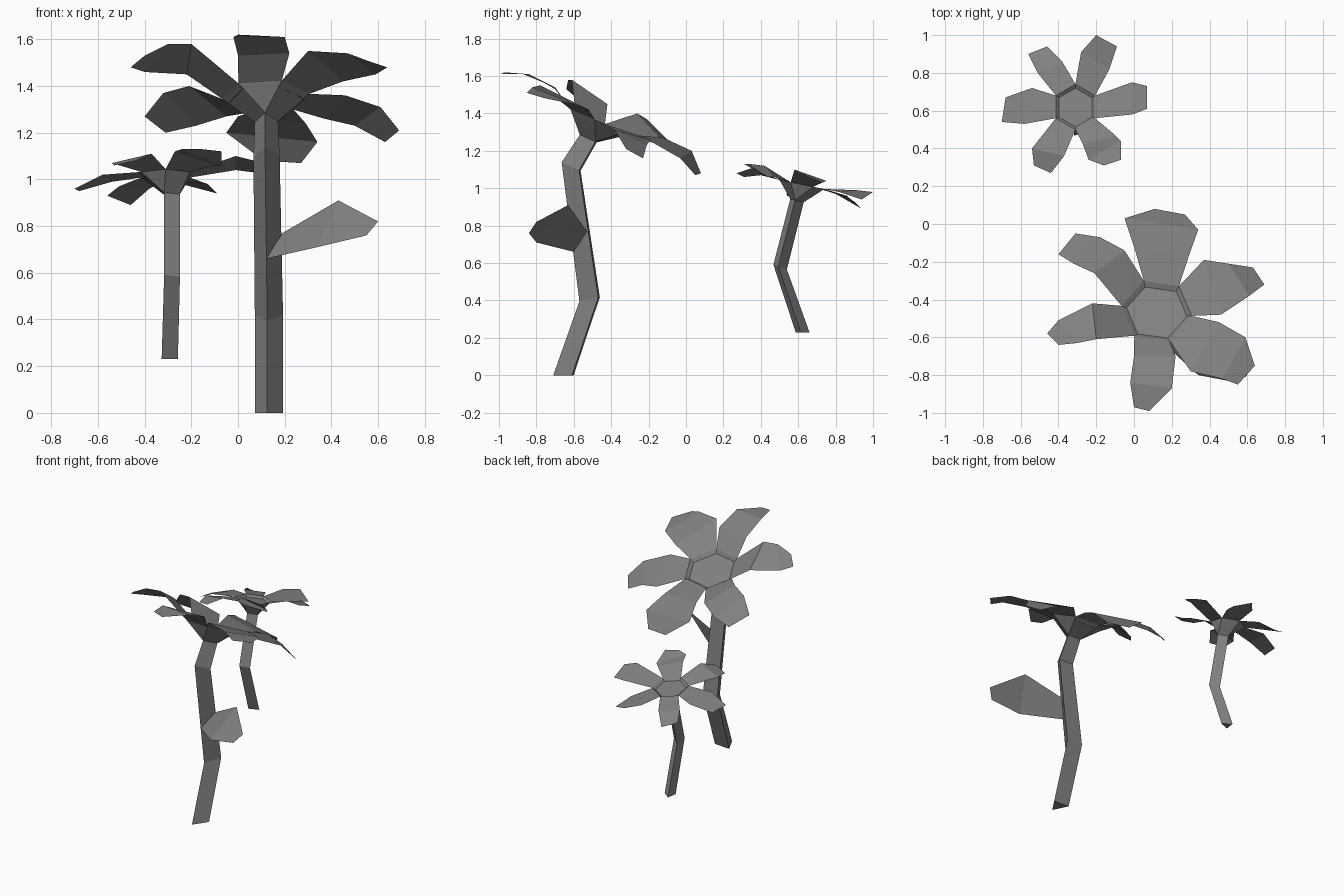
import bpy
import bmesh
from math import cos, sin, radians
from mathutils import Vector

start_cube = bpy.data.objects.get("Cube")
if start_cube:
    bpy.data.objects.remove(start_cube, do_unlink=True)

# One plain grey for the whole plant
grey = bpy.data.materials.new("plant_grey")
grey.use_nodes = True
colour = (0.22, 0.22, 0.22, 1)
grey.diffuse_color = colour
grey.node_tree.nodes["Principled BSDF"].inputs["Base Color"].default_value = colour


def finish(name, bm):
    """Turn a bmesh into a named, flat shaded object."""
    mesh = bpy.data.meshes.new(name)
    bm.to_mesh(mesh)
    bm.free()
    mesh.materials.append(grey)
    part = bpy.data.objects.new(name, mesh)
    bpy.context.collection.objects.link(part)
    return part


def ring(centre, radius, slope, first_angle, sides, squash=1.0):
    """Clockwise polygon whose plane is tipped towards the back by slope."""
    points = []
    for i in range(sides):
        angle = radians(first_angle - i * 360 / sides)
        dx, dy = radius * cos(angle), radius * sin(angle) * squash
        points.append(Vector(centre) + Vector((dx, dy, slope * dy)))
    return points


def stem_part(name, nodes, first_angle):
    """Three-sided bent stem with a closed foot; returns its top ring."""
    bm = bmesh.new()
    rings = [ring(centre, radius, slope, first_angle, 3)
             for centre, radius, slope in nodes]
    rows = [[bm.verts.new(p) for p in r] for r in rings]
    for low, high in zip(rows, rows[1:]):
        for i in range(3):
            j = (i + 1) % 3
            bm.faces.new((low[j], low[i], high[i], high[j]))
    bm.faces.new(rows[0])
    finish(name, bm)
    return rings[-1]


def cup_part(name, stem_top, rim, lip, depth):
    """Cup flaring from the stem to the six-sided rim, with a sunken floor."""
    bm = bmesh.new()
    low = [bm.verts.new(p) for p in stem_top]
    high = [bm.verts.new(p) for p in rim]
    for i in range(3):
        j = (i + 1) % 3
        # Each stem corner meets two neighbouring rim corners
        a, b, c = (3 + 2 * i) % 6, (4 + 2 * i) % 6, (5 + 2 * i) % 6
        bm.faces.new((low[i], high[a], high[b]))
        bm.faces.new((low[j], low[i], high[b], high[c]))
    floor = bm.faces.new(high[::-1])
    bm.normal_update()
    bmesh.ops.inset_individual(bm, faces=[floor], thickness=lip, depth=-depth)
    finish(name, bm)


def petal_part(name, left, right):
    """Folded petal between its left and right edge paths."""
    bm = bmesh.new()
    left = [bm.verts.new(p) for p in left]
    right = [bm.verts.new(p) for p in right]
    for k in range(len(left) - 1):
        bm.faces.new((left[k], right[k], right[k + 1], left[k + 1]))
    finish(name, bm)


def flower(prefix, stem_nodes, stem_angle, rim, petals, lip, depth):
    top = stem_part(prefix + "_stem", stem_nodes, stem_angle)
    cup_part(prefix + "_cup", top, rim, lip, depth)
    for i, (side, (left, right)) in enumerate(petals.items()):
        petal_part(f"{prefix}_{side}_petal",
                   [rim[i]] + left, [rim[(i + 1) % 6]] + right)


# Large flower: petal edges run from the rim outwards, clockwise from the back
large_petals = {
    "back": ([(0, -.12, 1.27), (-.05, .03, 1.20), (.11, .08, 1.08)],
             [(.29, -.17, 1.24), (.34, -.03, 1.16), (.27, .05, 1.07)]),
    "back_left": ([(.37, -.19, 1.26), (.5, -.21, 1.23), (.63, -.23, 1.16)],
                  [(.46, -.48, 1.36), (.61, -.38, 1.31), (.69, -.32, 1.21)]),
    "front_left": ([(.45, -.52, 1.42), (.59, -.6, 1.45), (.64, -.75, 1.48)],
                   [(.3, -.78, 1.55), (.47, -.82, 1.54), (.55, -.85, 1.51)]),
    "front": ([(.22, -.7, 1.54), (.2, -.87, 1.61), (.08, -.99, 1.61)],
              [(0, -.7, 1.53), (-.02, -.84, 1.61), (0, -.97, 1.62)]),
    "front_right": ([(-.2, -.61, 1.58), (-.3, -.63, 1.58), (-.4, -.64, 1.53)],
                    [(-.22, -.42, 1.45), (-.4, -.51, 1.46), (-.46, -.58, 1.48)]),
    "back_right": ([(-.21, -.26, 1.4), (-.32, -.21, 1.37), (-.4, -.16, 1.27)],
                   [(-.05, -.14, 1.27), (-.18, -.07, 1.23), (-.31, -.05, 1.2)]),
}
flower("large",
       [((.13, -.64, 0), .07, 0), ((.13, -.5, .41), .07, .2),
        ((.12, -.6, 1.11), .065, -.45), ((.12, -.51, 1.26), .058, -.45)],
       -94, ring((.12, -.46, 1.355), .188, -.43, 111, 6, .9),
       large_petals, .025, .02)

# Small flower behind it
small_petals = {
    "back": ([(-.28, .91, .99), (-.2, 1, .98)],
             [(-.13, .82, .98), (-.09, .94, .94)]),
    "left": ([(-.01, .75, 1.04), (.07, .73, 1.03)],
             [(-.01, .58, 1.1), (.07, .61, 1.08)]),
    "front_left": ([(-.1, .47, 1.06), (-.07, .44, 1.06), (-.07, .34, 1.12)],
                   [(-.27, .42, 1.12), (-.24, .34, 1.13), (-.16, .31, 1.13)]),
    "front_right": ([(-.37, .36, 1.11), (-.44, .27, 1.08)],
                    [(-.54, .4, 1.07), (-.53, .31, 1.06)]),
    "right": ([(-.58, .53, 1.02), (-.7, .54, .96)],
              [(-.54, .72, .99), (-.68, .67, .95)]),
    "back_right": ([(-.51, .8, .97), (-.56, .9, .93)],
                   [(-.38, .86, .96), (-.46, .94, .89)]),
}
flower("small",
       [((-.3, .62, .23), .043, 0), ((-.29, .5, .58), .042, -.35),
        ((-.29, .59, .935), .042, -.25)],
       -129, ring((-.31, .62, 1.02), .12, -.2, 90, 6),
       small_petals, .018, .015)

# Leaf growing from the side of the large stem
petal_part("stem_leaf",
           [(.19, -.53, .77), (.43, -.63, .91), (.6, -.8, .82)],
           [(.12, -.6, .66), (.34, -.8, .71), (.55, -.84, .76)])
